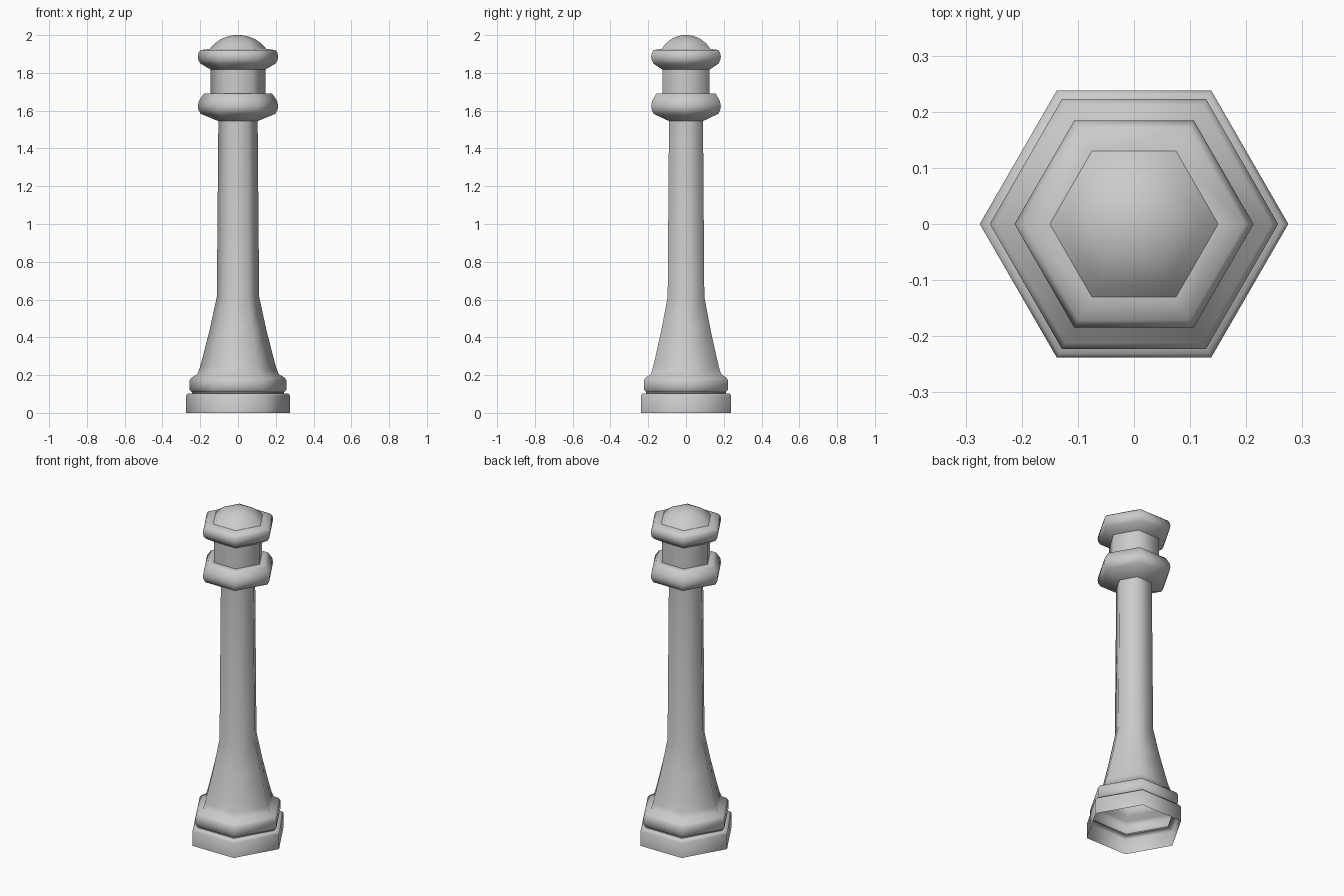
import bpy, bmesh, math

if "Cube" in bpy.data.objects:
    bpy.data.objects.remove(bpy.data.objects["Cube"])

SIDES = 6


def hex_part(name, profile):
    """Sweep a (corner radius, height) profile around z with six sides."""
    bm = bmesh.new()
    rings = []
    for r, z in profile:
        if r == 0:
            rings.append([bm.verts.new((0, 0, z))] * SIDES)
        else:
            rings.append([bm.verts.new((r * math.cos(i * math.tau / SIDES),
                                        r * math.sin(i * math.tau / SIDES), z))
                          for i in range(SIDES)])
    for low, high in zip(rings, rings[1:]):
        for i in range(SIDES):
            j = (i + 1) % SIDES
            if high[i] is high[j]:
                bm.faces.new((low[i], low[j], high[i]))
            else:
                bm.faces.new((low[i], low[j], high[j], high[i]))
    mesh = bpy.data.meshes.new(name)
    bm.to_mesh(mesh)
    bm.free()
    ob = bpy.data.objects.new(name, mesh)
    bpy.context.collection.objects.link(ob)
    bpy.ops.object.select_all(action='DESELECT')
    ob.select_set(True)
    bpy.context.view_layer.objects.active = ob
    bpy.ops.object.shade_smooth_by_angle(angle=math.radians(70))


# Base block, open underneath, with a narrow groove above it
hex_part("base", [(0.275, 0), (0.275, 0.092), (0.267, 0.102), (0.243, 0.104),
                  (0.243, 0.11)])

# Foot moulding flaring into the tapered column
hex_part("column", [(0.243, 0.11), (0.257, 0.122), (0.257, 0.172),
                    (0.245, 0.188), (0.215, 0.205), (0.202, 0.24),
                    (0.187, 0.295), (0.15, 0.44), (0.112, 0.615),
                    (0.104, 1.545)])

# Lower collar
hex_part("lower_collar", [(0.104, 1.545), (0.197, 1.583), (0.209, 1.604),
                          (0.213, 1.625), (0.207, 1.652), (0.183, 1.688),
                          (0.175, 1.692), (0.145, 1.692)])

# Neck between the collars
hex_part("neck", [(0.145, 1.692), (0.145, 1.818)])

# Upper collar
hex_part("upper_collar", [(0.145, 1.818), (0.197, 1.848), (0.209, 1.866),
                          (0.213, 1.888), (0.208, 1.908), (0.198, 1.921),
                          (0.15, 1.927)])

# Domed cap
hex_part("cap", [(0.15, 1.927), (0.122, 1.957), (0.09, 1.979),
                 (0.055, 1.993), (0.025, 1.999), (0, 2.0)])
